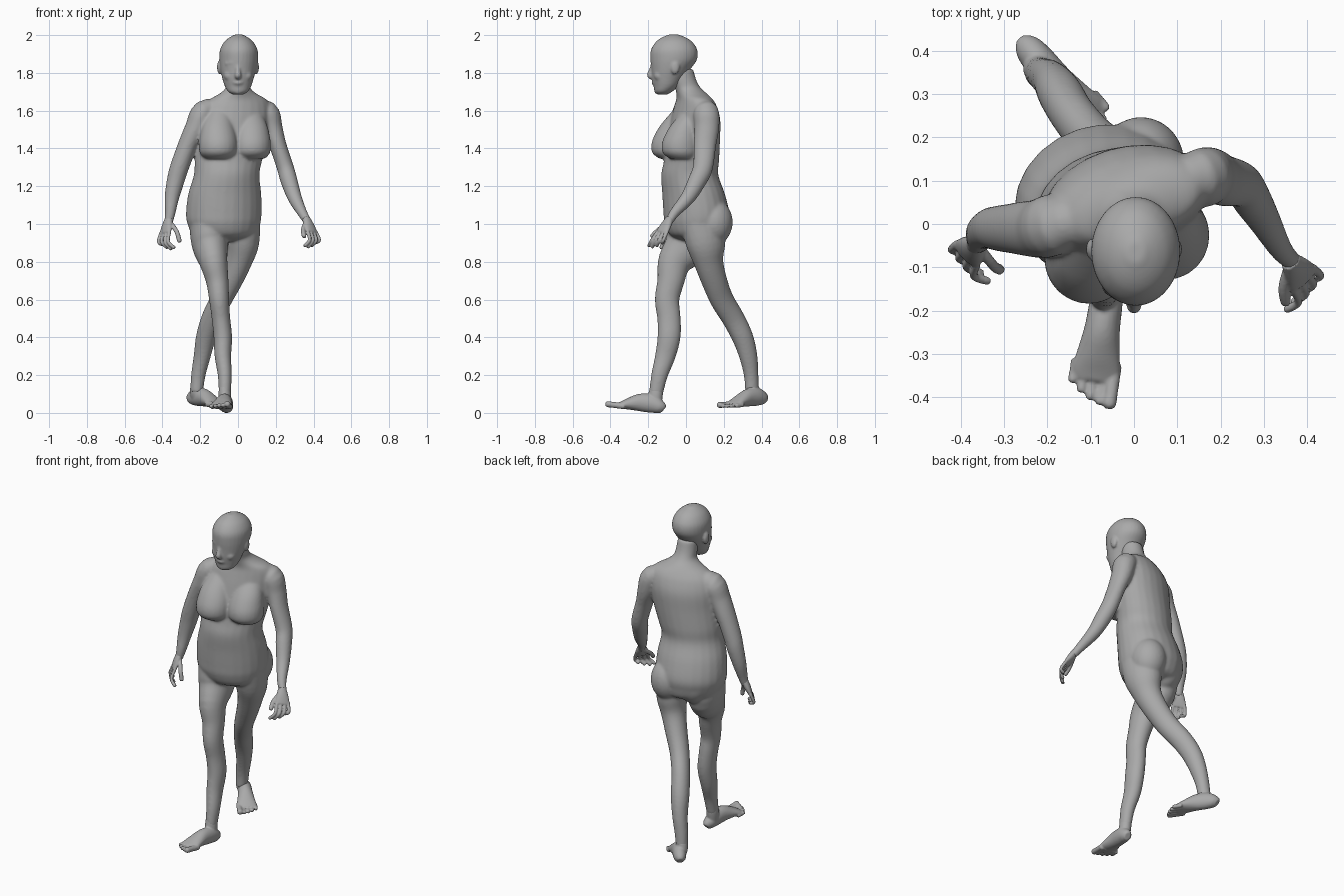
import bpy
import bmesh
import math
from mathutils import Vector, Matrix

default_cube = bpy.data.objects.get("Cube")
if default_cube:
    bpy.data.objects.remove(default_cube, do_unlink=True)

# One plain clay colour for the whole figure
clay = bpy.data.materials.new("clay_grey")
clay.use_nodes = True
clay.diffuse_color = (.4, .4, .4, 1)
for node in clay.node_tree.nodes:
    if node.type == 'BSDF_PRINCIPLED':
        node.inputs["Base Color"].default_value = clay.diffuse_color
        node.inputs["Roughness"].default_value = .8


def spline(before, start, end, after, t):
    """Catmull-Rom blend between two neighbouring sections."""
    return (start * 2 + (end - before) * t
            + (before * 2 - start * 5 + end * 4 - after) * t * t
            + (start * 3 - before - end * 3 + after) * t ** 3) / 2


def loft(bm, sections, side, level=False, steps=4, segments=24):
    """Skin ellipses (x, y, z, half width, half depth) along a smooth path.
    Level lofts keep every ellipse horizontal."""
    side = Vector(side)
    keys = [Vector(section) for section in sections]
    keys = [keys[0]] + keys + [keys[-1]]
    path = []
    for before, start, end, after in zip(keys, keys[1:], keys[2:], keys[3:]):
        path += [spline(before, start, end, after, i / steps) for i in range(steps)]
    path.append(keys[-1])
    rings = []
    for i, key in enumerate(path):
        ahead = path[min(i + 1, len(path) - 1)]
        behind = path[max(i - 1, 0)]
        tangent = (Vector(ahead[:3]) - Vector(behind[:3])).normalized()
        if level:
            tangent = Vector((0, 0, 1))
        across = (side - tangent * side.dot(tangent)).normalized()
        depth = tangent.cross(across)
        ring = []
        for s in range(segments):
            angle = math.tau * s / segments
            offset = across * key[3] * math.cos(angle) + depth * key[4] * math.sin(angle)
            ring.append(bm.verts.new(Vector(key[:3]) + offset))
        rings.append(ring)
    for lower, upper in zip(rings, rings[1:]):
        for s in range(segments):
            n = (s + 1) % segments
            bm.faces.new((lower[s], lower[n], upper[n], upper[s]))
    bm.faces.new(rings[0][::-1])
    bm.faces.new(rings[-1])


def tube(bm, points, radius, side=(1, .1, 0)):
    """Round tube with a tapered, rounded tip."""
    points = [Vector(p) for p in points]
    tip = points[-1] + (points[-1] - points[-2]).normalized() * radius * .6
    rows = [(*p, radius, radius) for p in points]
    rows.append((*tip, radius * .5, radius * .5))
    loft(bm, rows, side, segments=12)


def ellipsoid(bm, centre, radii):
    matrix = Matrix.Translation(centre) @ Matrix.Diagonal((*radii, 1))
    bmesh.ops.create_uvsphere(bm, u_segments=24, v_segments=16, radius=1, matrix=matrix)


def fuse(bm, name, voxel, smoothing):
    """Melt the overlapping volumes into one continuous skin."""
    bmesh.ops.recalc_face_normals(bm, faces=bm.faces)
    mesh = bpy.data.meshes.new(name)
    bm.to_mesh(mesh)
    bm.free()
    mesh.materials.append(clay)
    obj = bpy.data.objects.new(name, mesh)
    bpy.context.collection.objects.link(obj)
    bpy.ops.object.select_all(action='DESELECT')
    bpy.context.view_layer.objects.active = obj
    obj.select_set(True)
    remesh = obj.modifiers.new("skin", 'REMESH')
    remesh.mode = 'VOXEL'
    remesh.voxel_size = voxel
    soften = obj.modifiers.new("soften", 'SMOOTH')
    soften.factor = .5
    soften.iterations = smoothing
    bpy.ops.object.modifier_apply(modifier=remesh.name)
    bpy.ops.object.modifier_apply(modifier=soften.name)
    bpy.ops.object.shade_smooth_by_angle(angle=math.radians(40))


def foot(name, heel, toe, inner, ankle):
    """Foot on a sloping sole line, with five toes from big to small."""
    bm = bmesh.new()
    heel, toe, inner = Vector(heel), Vector(toe), Vector(inner).normalized()
    rows = []
    for t, width, height in ((0, .018, .024), (.06, .032, .036), (.2, .038, .048), (.4, .041, .047),
                             (.58, .049, .034), (.72, .056, .021), (.8, .05, .014)):
        rows.append((*heel.lerp(toe, t) + Vector((0, 0, height)), width, height))
    loft(bm, rows, inner)
    loft(bm, ankle, inner)
    for i in range(5):
        radius = .016 if i == 0 else .011
        shift = inner * (.042 - .023 * i) + Vector((0, 0, radius))
        end = .97 - .009 * i * i
        tube(bm, [heel.lerp(toe, t) + shift for t in (.66, end - .08, end)], radius)
    fuse(bm, name, .005, 3)


def hand(name, wrist, knuckles, middle, tips, across, thumb):
    """Relaxed hand; across points from the index to the little finger."""
    bm = bmesh.new()
    wrist, knuckles, middle, tips = map(Vector, (wrist, knuckles, middle, tips))
    across = Vector(across).normalized()
    loft(bm, [(*wrist, .022, .02), (*wrist.lerp(knuckles, .5), .034, .02),
              (*knuckles, .041, .014), (*knuckles.lerp(middle, .15), .034, .01)], across)
    for i in range(4):
        shift = across * (i - 1.5) * .022
        end = knuckles + (tips - knuckles) * (1, 1.08, 1, .8)[i]
        tube(bm, [knuckles + shift, middle + shift * 1.2, end + shift * 1.25], .0095)
    tube(bm, thumb, .012)
    fuse(bm, name, .004, 2)


# Body: torso and neck, turned slightly towards the left
body = bmesh.new()
TURN = Vector((.95, .3, 0))
loft(body, [(-.07, .06, .91, .08, .07), (-.07, .06, .94, .165, .14), (-.075, .055, 1, .195, .165),
            (-.075, .055, 1.06, .203, .172), (-.07, .04, 1.16, .196, .163),
            (-.06, .02, 1.26, .176, .149), (-.05, .03, 1.34, .182, .142),
            (-.03, .04, 1.45, .19, .135), (-.02, .05, 1.55, .195, .124),
            (-.01, .05, 1.62, .185, .105), (0, .045, 1.66, .155, .089),
            (0, .03, 1.69, .1, .079), (0, .01, 1.72, .066, .069),
            (0, -.01, 1.76, .061, .066), (0, -.025, 1.82, .058, .064)], TURN, level=True)

# Breasts hang from the upper chest to a fold below; buttocks swell the seat
for x, y in ((-.105, -.08), (.072, -.025)):
    loft(body, [(x * .9, y + .06, 1.61, .05, .04), (x, y + .025, 1.53, .08, .075),
                (x, y + .008, 1.47, .096, .095), (x, y, 1.42, .102, .104),
                (x, y, 1.375, .097, .098), (x, y + .01, 1.345, .07, .07)], TURN, level=True)
for s in (-1, 1):
    ellipsoid(body, Vector((-.055, .12, 1.01)) + TURN * s * .075, (.1, .105, .125))

# Arms
loft(body, [(.06, .08, 1.6, .05, .05), (.15, .105, 1.59, .064, .068), (.18, .11, 1.51, .056, .066),
            (.21, .1, 1.42, .046, .06), (.25, .09, 1.3, .045, .053), (.27, .06, 1.23, .045, .049),
            (.3, .01, 1.14, .038, .039), (.34, -.06, 1.06, .027, .027),
            (.37, -.09, 1.01, .022, .021)], (1, 0, 0))
loft(body, [(-.09, .03, 1.6, .05, .05), (-.18, 0, 1.59, .064, .072), (-.22, -.01, 1.51, .06, .068),
            (-.265, -.01, 1.42, .052, .061), (-.31, -.01, 1.3, .05, .053),
            (-.33, -.01, 1.23, .047, .048), (-.35, -.02, 1.14, .039, .039),
            (-.36, -.04, 1.05, .027, .029), (-.37, -.05, 1, .022, .021)], (1, 0, 0))

# Forward right leg and trailing left leg
loft(body, [(-.16, .03, 1.04, .1, .12), (-.15, .01, .9, .097, .122), (-.13, -.06, .8, .075, .09),
            (-.11, -.08, .7, .06, .072), (-.1, -.1, .6, .053, .065), (-.09, -.09, .5, .049, .062),
            (-.08, -.09, .4, .049, .061), (-.08, -.11, .3, .044, .054),
            (-.07, -.14, .2, .037, .044), (-.07, -.16, .1, .032, .037)], (1, 0, 0))
loft(body, [(.02, .08, 1.04, .095, .12), (.02, .105, .9, .089, .108), (0, .12, .8, .071, .08),
            (-.04, .15, .7, .062, .069), (-.09, .19, .6, .055, .064), (-.14, .25, .5, .052, .061),
            (-.17, .3, .4, .052, .057), (-.19, .33, .3, .044, .049), (-.21, .345, .2, .038, .039),
            (-.22, .35, .11, .034, .037)], (1, .4, 0))
fuse(body, "body", .007, 12)

# Feet, each rising into its ankle
foot("right_foot", (-.055, -.12, -.008), (-.1, -.42, .032), (1, -.15, 0),
     [(-.07, -.155, .14, .03, .035), (-.07, -.16, .1, .033, .038), (-.067, -.165, .05, .032, .036)])
foot("left_foot", (-.255, .42, .04), (-.07, .195, .025), (-.75, -.66, 0),
     [(-.217, .35, .15, .032, .034), (-.22, .355, .11, .034, .038), (-.22, .365, .08, .03, .036)])

# Head: skull and jaw, then nose, lips, chin, brow, cheeks and ears
head = bmesh.new()
loft(head, [(0, -.125, 1.685, .025, .025), (0, -.12, 1.7, .052, .046), (0, -.105, 1.73, .07, .066),
            (0, -.095, 1.77, .083, .085), (.002, -.08, 1.82, .095, .104),
            (.004, -.065, 1.87, .102, .123), (.004, -.063, 1.92, .1, .123),
            (.004, -.063, 1.96, .08, .1), (.004, -.064, 1.985, .053, .068),
            (.004, -.065, 2.003, .02, .025)], (1, 0, 0), level=True, segments=32)
loft(head, [(0, -.172, 1.85, .012, .012), (0, -.184, 1.81, .013, .014),
            (0, -.19, 1.787, .018, .017), (0, -.178, 1.775, .014, .012)], (1, 0, 0))
ellipsoid(head, (0, -.168, 1.748), (.028, .014, .014))
ellipsoid(head, (0, -.15, 1.705), (.026, .018, .018))
for s in (-1, 1):
    tube(head, [(s * .015, -.172, 1.85), (s * .035, -.167, 1.854), (s * .06, -.149, 1.848)], .012, (0, 0, 1))
    ellipsoid(head, (s * .043, -.14, 1.785), (.032, .03, .03))
    ellipsoid(head, (s * .097, -.058, 1.83), (.014, .024, .038))
fuse(head, "head", .006, 5)

# Hands
hand("left_hand", (.36, -.085, 1.03), (.39, -.125, .96), (.405, -.15, .915), (.38, -.165, .885),
     (.6, .7, 0), [(.36, -.09, 1.01), (.345, -.145, .97), (.35, -.18, .935)])
hand("right_hand", (-.365, -.045, 1.03), (-.385, -.07, .955), (-.395, -.09, .905), (-.365, -.1, .875),
     (-.6, .7, 0), [(-.36, -.05, 1.01), (-.325, -.095, .96), (-.31, -.105, .91)])
